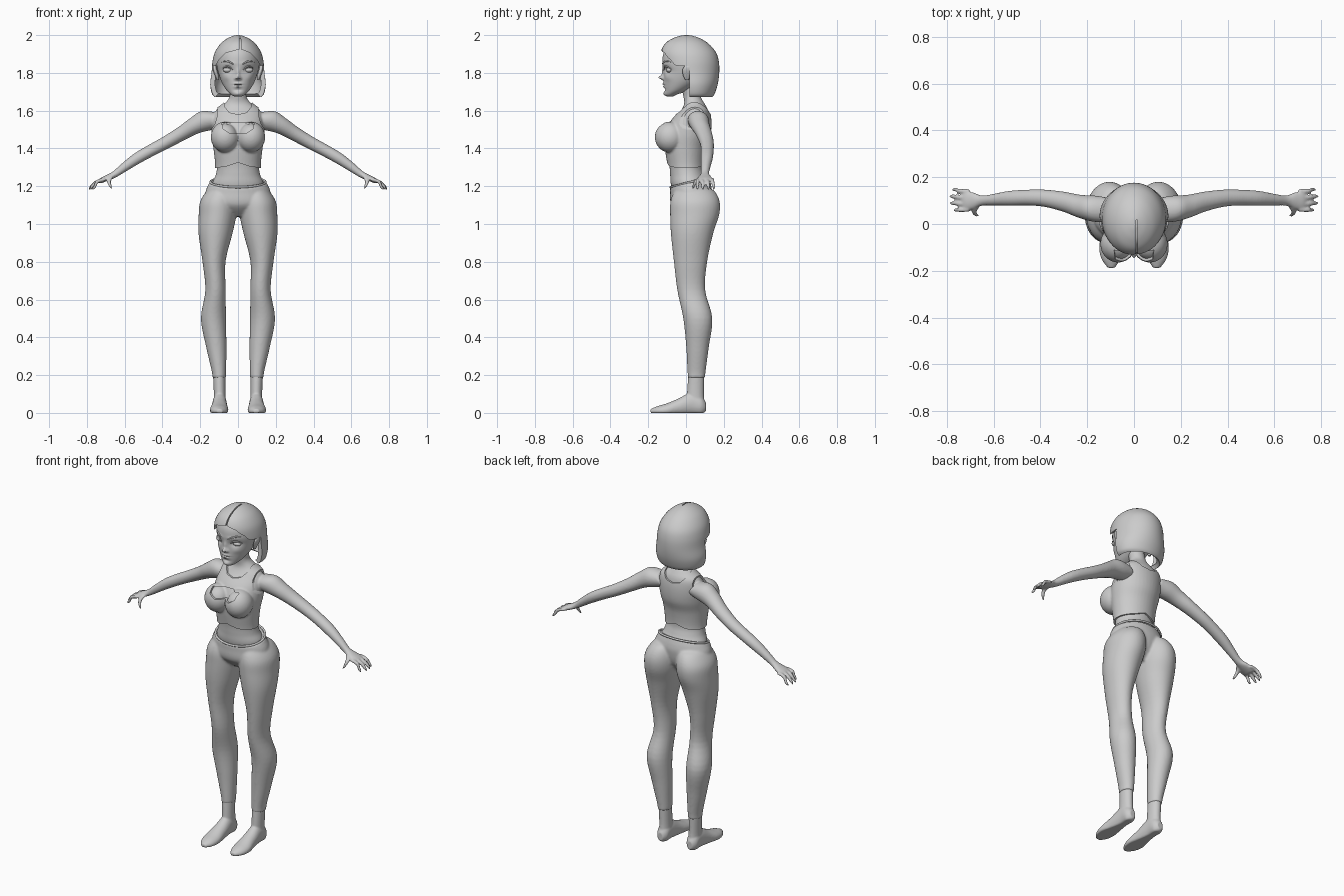
import bpy, bmesh, math
from mathutils import Vector

if "Cube" in bpy.data.objects:
    bpy.data.objects.remove(bpy.data.objects["Cube"])

clay = bpy.data.materials.new("clay grey")
clay.use_nodes = True
clay.diffuse_color = (0.6, 0.6, 0.6, 1)
clay.node_tree.nodes["Principled BSDF"].inputs["Base Color"].default_value = clay.diffuse_color
UP, ARM, FORWARD = Vector((0, 0, 1)), Vector((0.84, 0, -0.54)), Vector((0, -1, 0))


def spline(rows, steps):
    """Catmull-Rom interpolation of rows of numbers."""
    out = []
    for i in range(len(rows) - 1):
        a, b = rows[max(i - 1, 0)], rows[i]
        c, d = rows[i + 1], rows[min(i + 2, len(rows) - 1)]
        for s in range(steps):
            t = s / steps
            out.append([q + t * (r - p + t * (2 * p - 5 * q + 4 * r - w + t * (3 * q - p - 3 * r + w))) / 2
                        for p, q, r, w in zip(a, b, c, d)])
    return out + [rows[-1]]


def loft(bm, rows, axis=UP, mirror=False, grow=0, steps=5, sides=40, base=True):
    """Elliptical sections (x, y, z, radius, radius) skinned across a fixed axis."""
    u = Vector((1, 0, 0)) if axis != ARM else Vector((0, 1, 0))
    v = axis.cross(u).normalized()
    for side in ((1, -1) if mirror else (1,)):
        rings = []
        for x, y, z, ru, rv in spline(rows, steps):
            ring = []
            for k in range(sides):
                a = math.tau * k / sides
                p = Vector((x, y, z)) + u * math.cos(a) * (ru + grow) + v * math.sin(a) * (rv + grow)
                ring.append(bm.verts.new((p.x * side, p.y, max(p.z, 0))))
            rings.append(ring)
        for lo, hi in zip(rings, rings[1:]):
            for k in range(sides):
                j = (k + 1) % sides
                bm.faces.new((lo[k], lo[j], hi[j], hi[k]))
        if base:
            bm.faces.new(rings[0][::-1])
        bm.faces.new(rings[-1])


def ball(bm, centre, radii, mirror=False):
    for side in ((1, -1) if mirror else (1,)):
        new = bmesh.ops.create_uvsphere(bm, u_segments=32, v_segments=20, radius=1)["verts"]
        for v in new:
            v.co = [c + r * q for c, r, q in zip((centre[0] * side, *centre[1:]), radii, v.co)]


def make(name, bm):
    bmesh.ops.recalc_face_normals(bm, faces=bm.faces)
    mesh = bpy.data.meshes.new(name)
    bm.to_mesh(mesh)
    bm.free()
    obj = bpy.data.objects.new(name, mesh)
    bpy.context.collection.objects.link(obj)
    mesh.materials.append(clay)
    return obj


def finish(obj, voxel=0, smooth=4, thickness=0, cuts=()):
    """Blend overlapping volumes, cut them, apply, and shade."""
    if voxel:
        m = obj.modifiers.new("blend", "REMESH")
        m.mode, m.voxel_size = "VOXEL", voxel
        m = obj.modifiers.new("relax", "SMOOTH")
        m.factor, m.iterations = 0.5, smooth
    if thickness:
        m = obj.modifiers.new("shell", "SOLIDIFY")
        m.thickness, m.offset = thickness, -1
    for cutter, operation in cuts:
        m = obj.modifiers.new("cut", "BOOLEAN")
        m.object, m.operation, m.solver = cutter, operation, "EXACT"
    bpy.ops.object.select_all(action="DESELECT")
    bpy.context.view_layer.objects.active = obj
    obj.select_set(True)
    bpy.ops.object.convert(target="MESH")
    bpy.ops.object.shade_smooth_by_angle(angle=math.radians(45))
    for cutter, _ in cuts:
        bpy.data.objects.remove(cutter)
    return obj


def prism(name, outline, y0, y1):
    """Front outline (x, z) extruded from y0 to y1, used as a cutter."""
    bm = bmesh.new()
    near = [bm.verts.new((x, y0, z)) for x, z in outline]
    far = [bm.verts.new((x, y1, z)) for x, z in outline]
    bm.faces.new(near)
    bm.faces.new(far[::-1])
    for i in range(len(near)):
        j = (i + 1) % len(near)
        bm.faces.new((near[i], far[i], far[j], near[j]))
    obj = make(name, bm)
    obj.hide_render = True
    return obj


def tube(name, points, radius, closed=False):
    curve = bpy.data.curves.new(name, "CURVE")
    curve.dimensions, curve.bevel_depth, curve.bevel_resolution = "3D", radius, 3
    line = curve.splines.new("POLY")
    line.points.add(len(points) - 1)
    line.use_cyclic_u = closed
    for k, (p, co) in enumerate(zip(line.points, points)):
        p.co = (*co, 1)
        p.radius = 1 if closed else 0.25 + math.sin(math.pi * k / (len(points) - 1))
    curve.use_fill_caps = True
    obj = bpy.data.objects.new(name, curve)
    bpy.context.collection.objects.link(obj)
    curve.materials.append(clay)
    return finish(obj)


# Torso, neck, arms and hands
TORSO = [(0, .025, 1.12, .1, .07), (0, .022, 1.2, .138, .1), (0, .008, 1.26, .118, .092),
         (0, 0, 1.31, .111, .088), (0, -.002, 1.4, .12, .1), (0, .008, 1.47, .13, .112),
         (0, .025, 1.54, .132, .1), (0, .045, 1.6, .118, .072), (0, .045, 1.635, .075, .055),
         (0, .033, 1.67, .046, .046), (0, .02, 1.72, .044, .045), (0, 0, 1.78, .04, .05)]


def torso(grow=0):
    bm = bmesh.new()
    loft(bm, TORSO, grow=grow)
    ball(bm, (.068, -.085, 1.46), [r + grow for r in (.066, .07, .072)], True)
    return bm


bm = torso()
loft(bm, [(.1, .06, 1.555, .05, .045), (.165, .065, 1.548, .056, .058), (.23, .075, 1.52, .05, .046),
          (.3, .095, 1.478, .043, .038), (.38, .11, 1.432, .037, .034), (.45, .113, 1.395, .034, .032),
          (.53, .11, 1.35, .032, .03), (.6, .104, 1.302, .025, .024), (.65, .1, 1.265, .022, .018),
          (.685, .1, 1.247, .035, .016), (.72, .1, 1.232, .042, .014), (.735, .1, 1.222, .036, .009)],
     ARM, True)
for k, reach in enumerate((.772, .787, .79, .778)):
    y = .06 + .027 * k
    spread = .06 + .029 * k
    loft(bm, [(.705, y, 1.237, .009, .01), (.745, y, 1.225, .0095, .01),
              (reach - .015, spread, 1.2, .009, .009), (reach, spread, 1.183, .005, .005)], ARM, True, sides=16)
loft(bm, [(.675, .08, 1.25, .016, .016), (.683, .056, 1.228, .012, .012),
          (.678, .042, 1.205, .009, .009), (.668, .036, 1.185, .005, .005)], UP, True, sides=16)
finish(make("upper_body", bm), .0055, 5)

# Sleeveless top with a chest opening
half = [(0, 1.325), (.06, 1.305), (.2, 1.285), (.2, 1.46), (.15, 1.49), (.122, 1.53), (.108, 1.58),
        (.108, 1.68), (.078, 1.68), (.07, 1.62), (.045, 1.59), (0, 1.58)]
outline = half + [(-x, z) for x, z in half[-2:0:-1]]
opening = [(-.085, 1.535), (-.08, 1.505), (-.045, 1.482), (.045, 1.482), (.08, 1.505), (.085, 1.535)]
finish(make("sleeveless_top", torso(.01)), .006, 4,
       cuts=[(prism("top_outline", outline, -.4, .4), "INTERSECT"),
             (prism("chest_opening", opening, -.4, 0), "DIFFERENCE")])

# Trousers
bm = bmesh.new()
loft(bm, [(0, .03, 1.04, .05, .05), (0, .022, 1.1, .17, .1), (0, .026, 1.17, .172, .11),
          (0, .024, 1.21, .156, .108), (0, .02, 1.245, .138, .102), (0, .015, 1.29, .125, .1)])
slope = .26
cut = bmesh.ops.bisect_plane(bm, geom=bm.verts[:] + bm.edges[:] + bm.faces[:], plane_co=(0, .02, 1.222),
                             plane_no=(0, -slope, 1), clear_outer=True)
bmesh.ops.holes_fill(bm, edges=[e for e in bm.edges if e.is_boundary])
loft(bm, [(.1, .055, .185, .036, .046), (.101, .056, .22, .038, .048), (.115, .061, .35, .054, .06),
          (.13, .0625, .5, .066, .077), (.119, .028, .65, .054, .074), (.127, .024, .8, .061, .088),
          (.119, .032, .95, .09, .112), (.108, .046, 1.05, .1, .13), (.102, .048, 1.12, .098, .13),
          (.09, .045, 1.175, .075, .105), (.08, .04, 1.2, .05, .06)], UP, True)
finish(make("trousers", bm), .0065, 6)
ring = [math.tau * k / 64 for k in range(64)]
tube("waistband", [(.146 * math.cos(a), .022 + .104 * math.sin(a), 1.222 + slope * .104 * math.sin(a))
                   for a in ring], .006, True)

# Feet
bm = bmesh.new()
loft(bm, [(.097, .105, .032, .018, .024), (.097, .08, .04, .034, .05), (.097, .03, .05, .036, .06),
          (.098, -.04, .03, .042, .046), (.1, -.1, .015, .049, .036), (.099, -.15, .01, .04, .026),
          (.097, -.188, .008, .015, .012)], FORWARD, True)
loft(bm, [(.096, .05, .04, .034, .05), (.097, .05, .1, .031, .045), (.1, .055, .22, .033, .042)], UP, True)
finish(make("feet", bm), .005, 4)

# Head, with features pushed in or out of the front: x, z, width, height, depth
bm = bmesh.new()
loft(bm, [(0, -.085, 1.674, .016, .014), (0, -.078, 1.685, .036, .034), (0, -.05, 1.71, .062, .064),
          (0, -.02, 1.75, .086, .098), (0, .003, 1.8, .104, .122), (0, .01, 1.85, .114, .135),
          (0, .012, 1.9, .111, .132), (0, .01, 1.945, .088, .105), (0, .008, 1.97, .06, .075),
          (0, .008, 1.985, .02, .025)], steps=9, sides=160)
BUMPS = [(0, 1.775, .011, .011, -.026), (0, 1.8, .01, .022, -.009), (.013, 1.77, .008, .007, -.008),
         (.055, 1.815, .024, .014, .013), (.045, 1.85, .03, .009, -.004), (.062, 1.775, .022, .018, -.005),
         (0, 1.742, .022, .0055, -.007), (0, 1.728, .018, .0055, -.007), (0, 1.735, .025, .002, .004),
         (0, 1.71, .02, .007, .005), (0, 1.69, .018, .012, -.006)]
for v in bm.verts:
    if v.co.y < -.03:
        x, z = abs(v.co.x), v.co.z
        v.co.y += sum(d * math.exp(-((x - bx) / w) ** 2 - ((z - bz) / h) ** 2) for bx, bz, w, h, d in BUMPS)
head = finish(make("head", bm))


def on_face(x, z):
    hit, point, _, _ = head.ray_cast((x, -1, z), (0, 1, 0))
    return point if hit else Vector((x, -.1, z))


for side, label in ((1, "left"), (-1, "right")):
    bm = bmesh.new()
    ball(bm, (.054 * side, -.088, 1.815), (.026, .017, .014))
    finish(make(label + "_eye", bm))
    arc = [k / 12 for k in range(13)]
    tube(label + "_eyelid", [on_face(side * (.025 + .06 * t), 1.811 + .02 * math.sin(math.pi * t) + .007 * t)
                             + Vector((0, -.005, 0)) for t in arc], .0035)
    tube(label + "_eyebrow", [on_face(side * (.018 + .068 * t), 1.842 + .02 * math.sin(2.3 * t))
                              for t in arc], .004)
    bm = bmesh.new()
    loft(bm, [(.106, .005, 1.762, .006, .009), (.112, .005, 1.785, .01, .02), (.121, .01, 1.815, .011, .029),
              (.124, .014, 1.835, .009, .022), (.122, .014, 1.845, .004, .009)])
    for v in bm.verts:
        v.co.x *= side
    finish(make(label + "_ear", bm))

# Bobbed hair: hollow shell, opened around the face and split at the parting
bm = bmesh.new()
loft(bm, [(0, .04, 1.672, .122, .1), (0, .04, 1.69, .138, .112), (0, .035, 1.74, .147, .133),
          (0, .026, 1.8, .14, .15), (0, .02, 1.86, .135, .154), (0, .012, 1.91, .122, .146),
          (0, .004, 1.955, .092, .115), (0, .002, 1.983, .056, .072), (0, .002, 1.997, .022, .03),
          (0, .002, 2, .004, .005)], sides=64, base=False)
side_edge = [(.065, 1.905), (.1, 1.87), (.118, 1.84), (.2, 1.82)]
face_outline = ([(-.3, 1.6)] + [(-x, z) for x, z in side_edge[::-1]]
                + [(.008, 1.925), (.009, 2.05), (.014, 2.05), (.015, 1.925)] + side_edge + [(.3, 1.6)])
finish(make("hair", bm), thickness=.024, cuts=[(prism("face_opening", face_outline, -.4, .018), "DIFFERENCE")])
